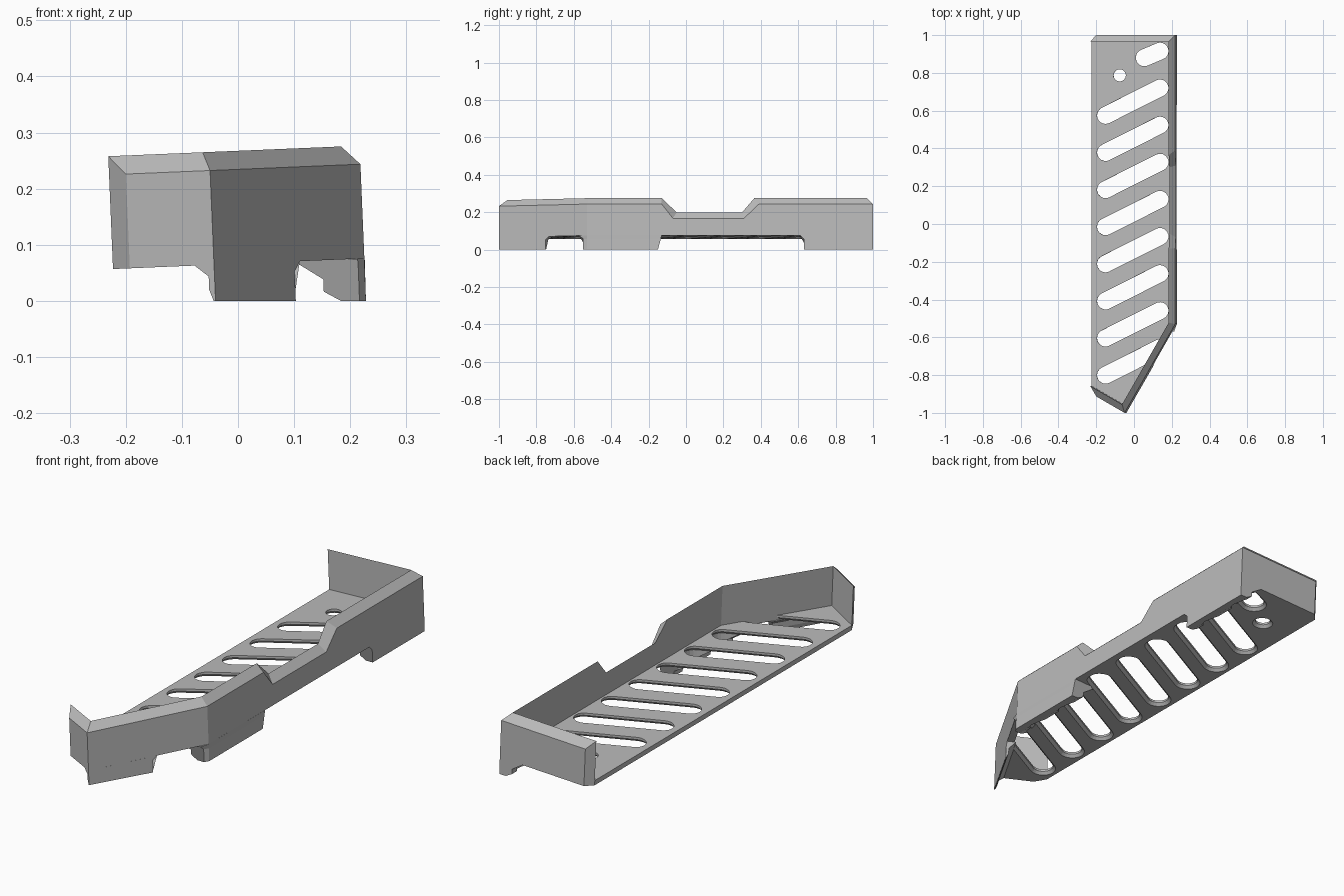
import bpy, bmesh, math
from mathutils import Vector

cube = bpy.data.objects.get("Cube")
if cube:
    bpy.data.objects.remove(cube, do_unlink=True)

grey = bpy.data.materials.new("plain grey")
grey.use_nodes = True
colour = (0.5, 0.5, 0.5, 1)
grey.diffuse_color = colour
grey.node_tree.nodes["Principled BSDF"].inputs["Base Color"].default_value = colour

TILT = 0.042                 # whole tray leans slightly, feet stay flat on the ground
BASE, DECK = 0.066, 0.088    # underside and top of the floor
RIM, TIP = 0.234, 0.267      # outer and inner heights of the bevelled rim


def loft(name, rings):
    """Bridge equal-length rings of points into a closed solid, then lean it."""
    bm = bmesh.new()
    loops = [[bm.verts.new(p) for p in ring] for ring in rings]
    n = len(loops[0])
    for a, b in zip(loops, loops[1:]):
        for i in range(n):
            j = (i + 1) % n
            bm.faces.new((a[i], a[j], b[j], b[i]))
    bm.faces.new(loops[0])
    bm.faces.new(loops[-1])
    bmesh.ops.recalc_face_normals(bm, faces=bm.faces)
    for v in bm.verts:
        x, z = v.co.x, v.co.z
        v.co.z = z + TILT * x * min(1, max(0, z / BASE))
        v.co.x = x - TILT * z
    mesh = bpy.data.meshes.new(name)
    bm.to_mesh(mesh)
    bm.free()
    mesh.materials.append(grey)
    obj = bpy.data.objects.new(name, mesh)
    bpy.context.collection.objects.link(obj)
    return obj


# Wall: each station is outer point, inner point, and drop of the rim
stations = [
    ((-0.19, 1), (-0.22, 0.967), 0),
    ((0.228, 1), (0.195, 0.967), 0),
    ((0.228, 0.39), (0.195, 0.365), 0),
    ((0.228, 0.31), (0.195, 0.30), 0.076),
    ((0.228, -0.07), (0.195, -0.05), 0.076),
    ((0.228, -0.13), (0.195, -0.13), 0),
    ((0.228, -0.53), (0.195, -0.522), 0),
    ((-0.04, -1), (-0.052, -0.955), 0),
    ((-0.19, -0.913), (-0.22, -0.858), 0),
]
loft("wall", [[(*o, BASE), (*o, RIM - d), (*i, TIP - d), (*i, BASE)]
              for o, i, d in stations])

# Floor plate bounded by the inner wall line
outline = [stations[k][1] for k in (0, 1, 6, 7, 8)]
floor = loft("floor", [[(x, y, z) for x, y in outline] for z in (BASE, DECK)])

# Feet: sections are inward offset and height
wide = [(0, 0), (0.033, 0), (0.063, 0.015), (0.063, 0.035), (0.113, BASE), (0, BASE), (0, 0.05)]
thin = [(0, 0), (0.004, 0), (0.012, 0.02), (0.012, 0.045), (0.04, BASE), (0, BASE), (0, 0.05)]


def foot(name, section, path, inward, flares):
    """Sweep a section along a path; flares spread its top along the path at the ends."""
    along = (Vector(path[-1]) - Vector(path[0])).normalized()
    rings = []
    for p, flare in zip(path, flares):
        ring = []
        for off, z in section:
            q = Vector(p) + Vector(inward) * off
            if z == BASE:
                q += along * flare
            ring.append((q.x, q.y, z))
        rings.append(ring)
    return loft(name, rings)


foot("front_foot", thin, [(-0.04, -1), (0.103, -0.75)], (-0.866, 0.5), (0, 0.02))
middle_foot = foot("middle_foot", wide, [(0.2165, -0.55), (0.228, -0.53), (0.228, -0.15)],
                   (-1, 0), (-0.02, 0, 0.02))
back_foot = foot("back_foot", wide, [(0.228, 0.63), (0.228, 1)], (-1, 0), (-0.02, 0))


# Slot cutters: capsules that flare at the underside
def capsule(a, b, r, z, steps=12):
    a, b = Vector(a), Vector(b)
    start = math.atan2(b.y - a.y, b.x - a.x) - math.pi / 2
    pts = []
    for c, s in ((b, start), (a, start + math.pi)):
        for k in range(steps + 1):
            t = s + math.pi * k / steps
            pts.append((c.x + r * math.cos(t), c.y + r * math.sin(t), z))
    return pts


slots = [((-0.147, 0.575 - 0.1965 * k), (0.141, 0.72 - 0.1965 * k), 0.045) for k in range(8)]
slots.append(((0.058, 0.88), (0.141, 0.915), 0.045))
slots.append(((-0.0725, 0.787), (-0.0715, 0.787), 0.032))   # round screw hole
for n, (a, b, r) in enumerate(slots):
    levels = ((0.12, r), (BASE + 0.012, r), (BASE, r + 0.012), (-0.1, r + 0.012))
    cutter = loft(f"slot_cutter_{n}", [capsule(a, b, rad, z) for z, rad in levels])
    cutter.hide_render = True
    cutter.hide_viewport = True
    cutter.display_type = 'WIRE'
    for target in (floor, middle_foot, back_foot):
        mod = target.modifiers.new(f"slot_{n}", 'BOOLEAN')
        mod.operation = 'DIFFERENCE'
        mod.solver = 'EXACT'
        mod.object = cutter
